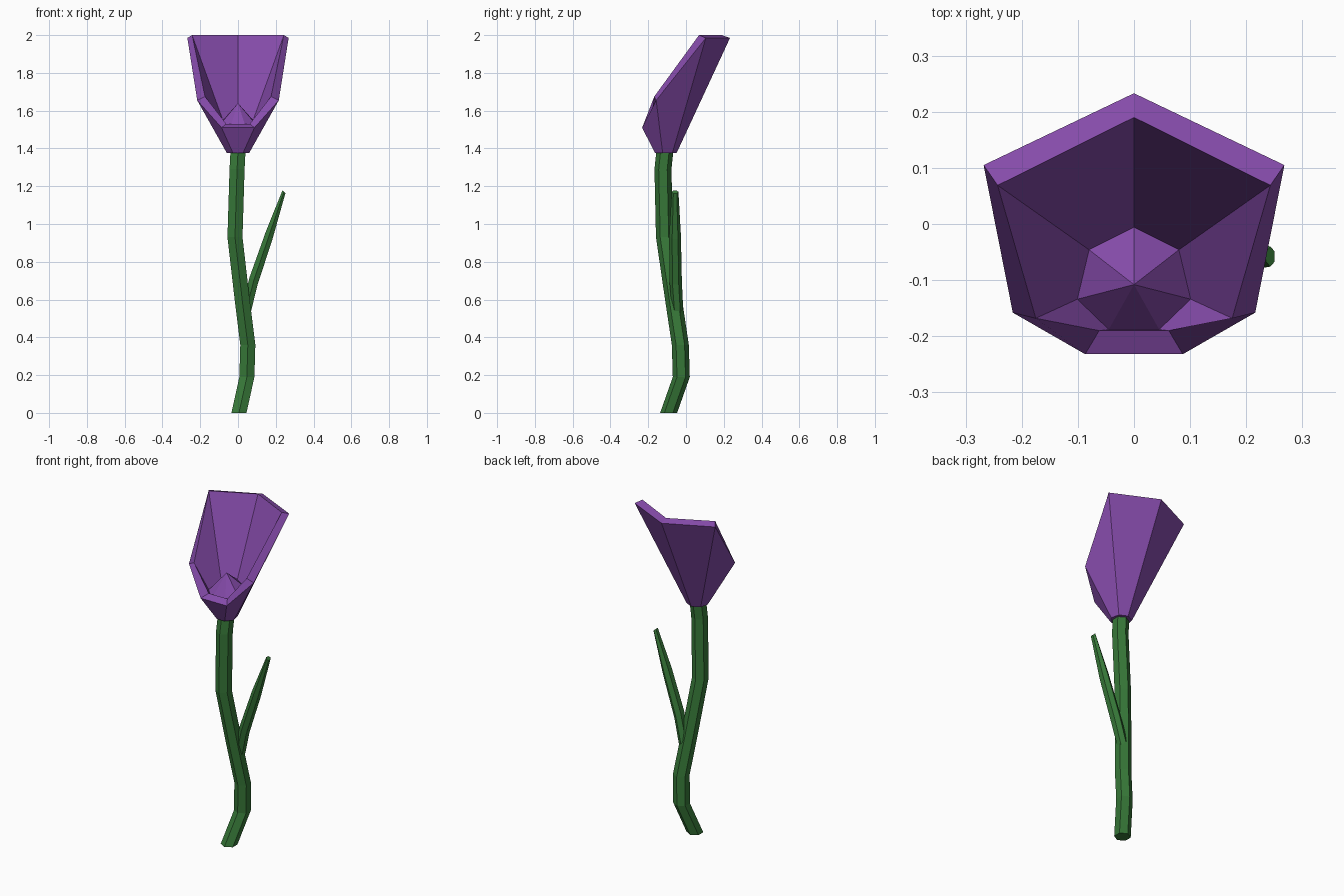
import bpy, bmesh
from math import sin, cos, pi

cube = bpy.data.objects.get("Cube")
if cube:
    bpy.data.objects.remove(cube, do_unlink=True)


def make_material(name, color):
    mat = bpy.data.materials.new(name)
    mat.use_nodes = True
    mat.diffuse_color = color
    mat.node_tree.nodes["Principled BSDF"].inputs["Base Color"].default_value = color
    return mat


def loft(name, rings, mat, apex=None):
    """Skin a list of point rings; the end is a flat cap or a fan to apex."""
    bm = bmesh.new()
    loops = [[bm.verts.new(p) for p in ring] for ring in rings]
    n = len(loops[0])
    for a, b in zip(loops, loops[1:]):
        for i in range(n):
            j = (i + 1) % n
            bm.faces.new((a[i], a[j], b[j], b[i]))
    bm.faces.new(loops[0][::-1])
    if apex:
        tip = bm.verts.new(apex)
        for i in range(n):
            bm.faces.new((loops[-1][i], loops[-1][(i + 1) % n], tip))
    else:
        bm.faces.new(loops[-1])
    bmesh.ops.recalc_face_normals(bm, faces=bm.faces)
    mesh = bpy.data.meshes.new(name)
    bm.to_mesh(mesh)
    bm.free()
    mesh.materials.append(mat)
    obj = bpy.data.objects.new(name, mesh)
    bpy.context.collection.objects.link(obj)
    return obj


def hex_ring(x, y, z, rx, ry, tilt=0):
    """Six-sided section with corners toward the front and back."""
    ring = []
    for i in range(6):
        a = pi / 2 + i * pi / 3
        dx = rx * cos(a)
        ring.append((x + dx, y + ry * sin(a), z - tilt * dx))
    return ring


def mirrored_ring(half):
    """Complete a ring from its back point and the points on the left side."""
    return half + [(-x, y, z) for x, y, z in reversed(half[1:])]


green = make_material("leaf green", (0.038, 0.188, 0.04, 1))
purple = make_material("petal purple", (0.24, 0.072, 0.41, 1))

# Bent stem
stem_path = [(0.005, -0.092, 0), (0.047, -0.025, 0.19), (0.052, -0.03, 0.36),
             (0.022, -0.066, 0.6), (-0.016, -0.114, 0.93),
             (-0.005, -0.122, 1.29), (0, -0.112, 1.385)]
loft("stem", [hex_ring(*p, 0.046, 0.045) for p in stem_path], green)

# Slender side leaf: centre, half thickness, half width
leaf_path = [(0.045, -0.045, 0.55, 0.025, 0.03), (0.083, -0.055, 0.7, 0.024, 0.033),
             (0.165, -0.058, 0.94, 0.021, 0.031), (0.243, -0.058, 1.17, 0.009, 0.018)]
loft("leaf", [hex_ring(*p, tilt=1.0) for p in leaf_path], green)

# Seven-sided bloom: outer wall, sloped rim, inner wall, raised centre
base = [(0.06 * sin(i * 2 * pi / 7), -0.11 + 0.06 * cos(i * 2 * pi / 7), 1.375)
        for i in range(4)]
outer_rim = [(0, 0.233, 1.985), (0.268, 0.105, 1.985),
             (0.216, -0.158, 1.655), (0.087, -0.232, 1.51)]
inner_rim = [(0, 0.19, 2), (0.243, 0.069, 2),
             (0.175, -0.168, 1.675), (0.062, -0.19, 1.53)]
floor = [(0, -0.006, 1.56), (0.08, -0.046, 1.55),
         (0.101, -0.134, 1.52), (0.045, -0.188, 1.5)]
loft("bloom", [mirrored_ring(r) for r in (base, outer_rim, inner_rim, floor)],
     purple, apex=(0, -0.108, 1.64))
